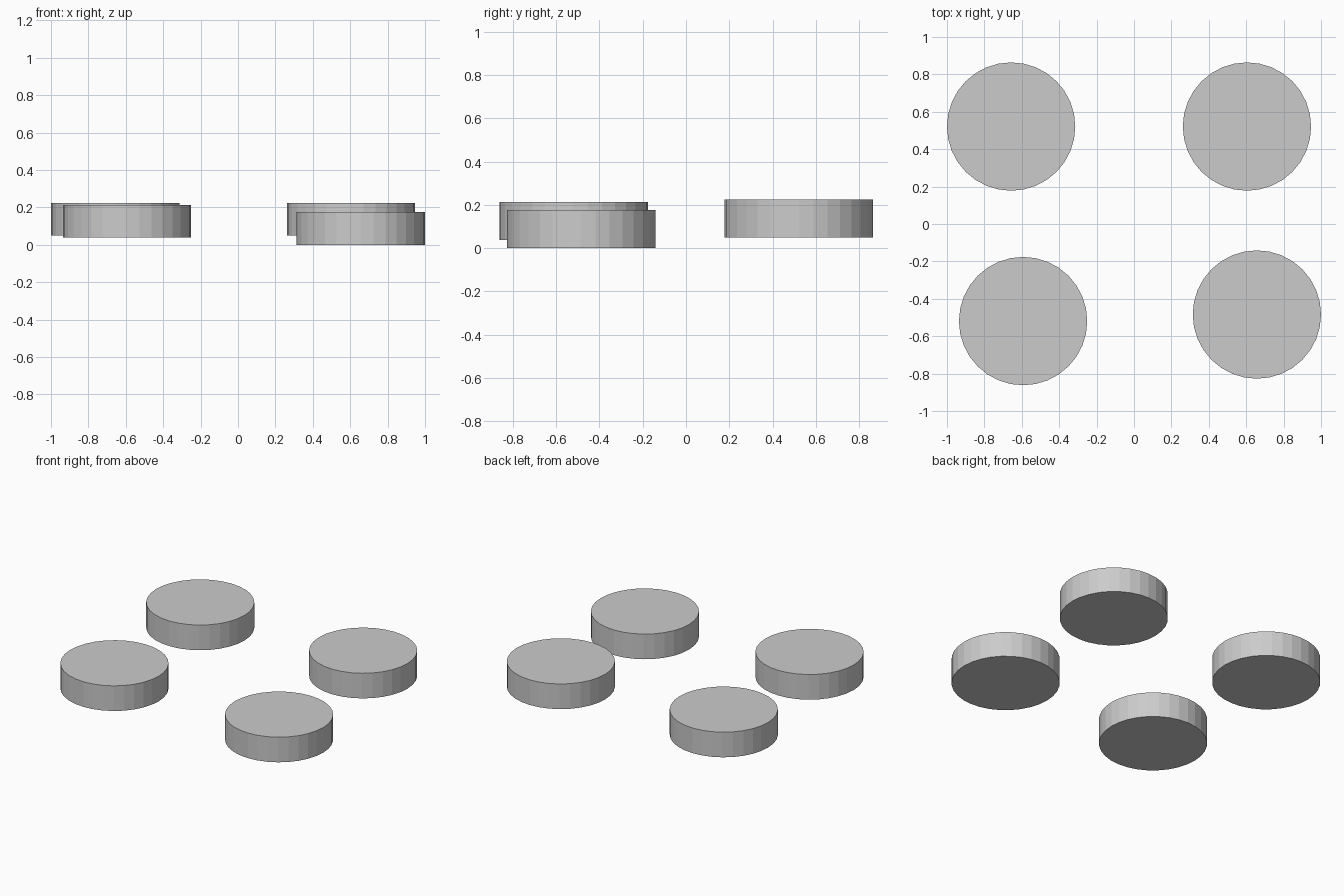
import bpy

if "Cube" in bpy.data.objects:
    bpy.data.objects.remove(bpy.data.objects["Cube"])

RADIUS = 0.343
HEIGHT = 0.176

# Four flat discs: centre x, centre y, underside z
DISCS = {
    "back_left_disc": (-0.657, 0.521, 0.049),
    "back_right_disc": (0.604, 0.521, 0.049),
    "front_left_disc": (-0.593, -0.519, 0.038),
    "front_right_disc": (0.657, -0.484, 0.0),
}


def add_disc(name, x, y, base):
    bpy.ops.mesh.primitive_cylinder_add(
        vertices=32, radius=RADIUS, depth=HEIGHT,
        location=(x, y, base + HEIGHT / 2))
    bpy.context.object.name = name


for name, (x, y, base) in DISCS.items():
    add_disc(name, x, y, base)
